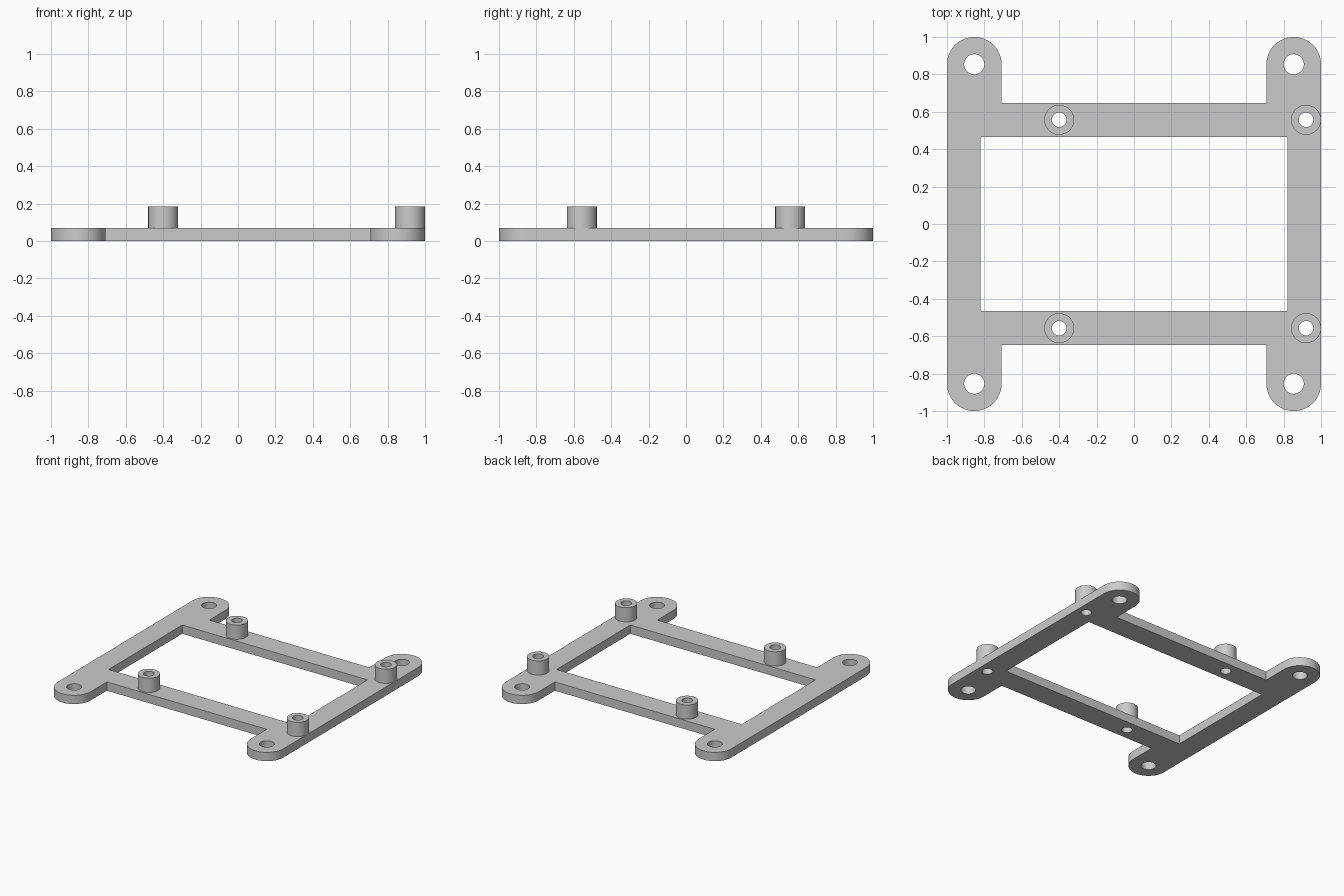
import bpy
import bmesh
from math import cos, sin, pi, radians

cube = bpy.data.objects.get("Cube")
if cube:
    bpy.data.objects.remove(cube, do_unlink=True)

GREY = (0.6, 0.6, 0.6, 1.0)
grey = bpy.data.materials.new("plain grey")
grey.use_nodes = True
grey.diffuse_color = GREY
grey.node_tree.nodes["Principled BSDF"].inputs["Base Color"].default_value = GREY

PLATE_TOP = 0.07
POST_TOP = 0.184
LUG = 0.854              # lug hole centre, both axes
LUG_R = 0.146
RAIL_OUT, RAIL_IN = 0.648, 0.466
SIDE_IN = 0.82
POST_Y = 0.557
POST_BORE = 0.039


def circle(x, y, r, n=48):
    return [(x + r * cos(2 * pi * i / n), y + r * sin(2 * pi * i / n)) for i in range(n)]


def half_circle(x, y, r, n=24):
    return [(x + r * cos(pi * i / n), y + r * sin(pi * i / n)) for i in range(n + 1)]


def extruded(name, loops, z0, z1):
    """Solid from an outer loop followed by hole loops."""
    curve = bpy.data.curves.new(name + "_profile", 'CURVE')
    curve.dimensions = '2D'
    curve.fill_mode = 'BOTH'
    curve.extrude = (z1 - z0) / 2
    for loop in loops:
        spline = curve.splines.new('POLY')
        spline.points.add(len(loop) - 1)
        for point, (x, y) in zip(spline.points, loop):
            point.co = (x, y, 0, 1)
        spline.use_cyclic_u = True
    helper = bpy.data.objects.new(name + "_profile", curve)
    bpy.context.collection.objects.link(helper)
    depsgraph = bpy.context.evaluated_depsgraph_get()
    mesh = bpy.data.meshes.new_from_object(helper.evaluated_get(depsgraph))
    bpy.data.objects.remove(helper, do_unlink=True)
    bpy.data.curves.remove(curve)

    # Weld caps to walls and lift to height
    bm = bmesh.new()
    bm.from_mesh(mesh)
    bmesh.ops.remove_doubles(bm, verts=bm.verts, dist=1e-5)
    bmesh.ops.translate(bm, verts=bm.verts, vec=(0, 0, (z0 + z1) / 2))
    bmesh.ops.recalc_face_normals(bm, faces=bm.faces)
    bm.to_mesh(mesh)
    bm.free()
    mesh.name = name
    mesh.materials.clear()
    mesh.materials.append(grey)

    obj = bpy.data.objects.new(name, mesh)
    bpy.context.collection.objects.link(obj)
    bpy.ops.object.select_all(action='DESELECT')
    obj.select_set(True)
    bpy.context.view_layer.objects.active = obj
    bpy.ops.object.shade_smooth_by_angle(angle=radians(30))
    return obj


# Standoff positions
posts = {f"{end}_{side}_standoff": (x, y)
         for side, x in (("right", -0.4), ("left", 0.92))
         for end, y in (("front", -POST_Y), ("back", POST_Y))}

# Frame plate: back half of the outline, then the same turned half way round
neck = LUG - LUG_R
half = (half_circle(LUG, LUG, LUG_R) + [(neck, RAIL_OUT), (-neck, RAIL_OUT)]
        + half_circle(-LUG, LUG, LUG_R))
outline = half + [(-x, -y) for x, y in half]
window = [(SIDE_IN, RAIL_IN), (-SIDE_IN, RAIL_IN), (-SIDE_IN, -RAIL_IN), (SIDE_IN, -RAIL_IN)]
lug_holes = [circle(sx * LUG, sy * LUG, 0.054) for sx in (-1, 1) for sy in (-1, 1)]
post_holes = [circle(x, y, POST_BORE) for x, y in posts.values()]
extruded("frame_plate", [outline, window] + lug_holes + post_holes, 0, PLATE_TOP)

# Hollow standoffs
for name, (x, y) in posts.items():
    extruded(name, [circle(x, y, 0.08), circle(x, y, POST_BORE)], PLATE_TOP, POST_TOP)
